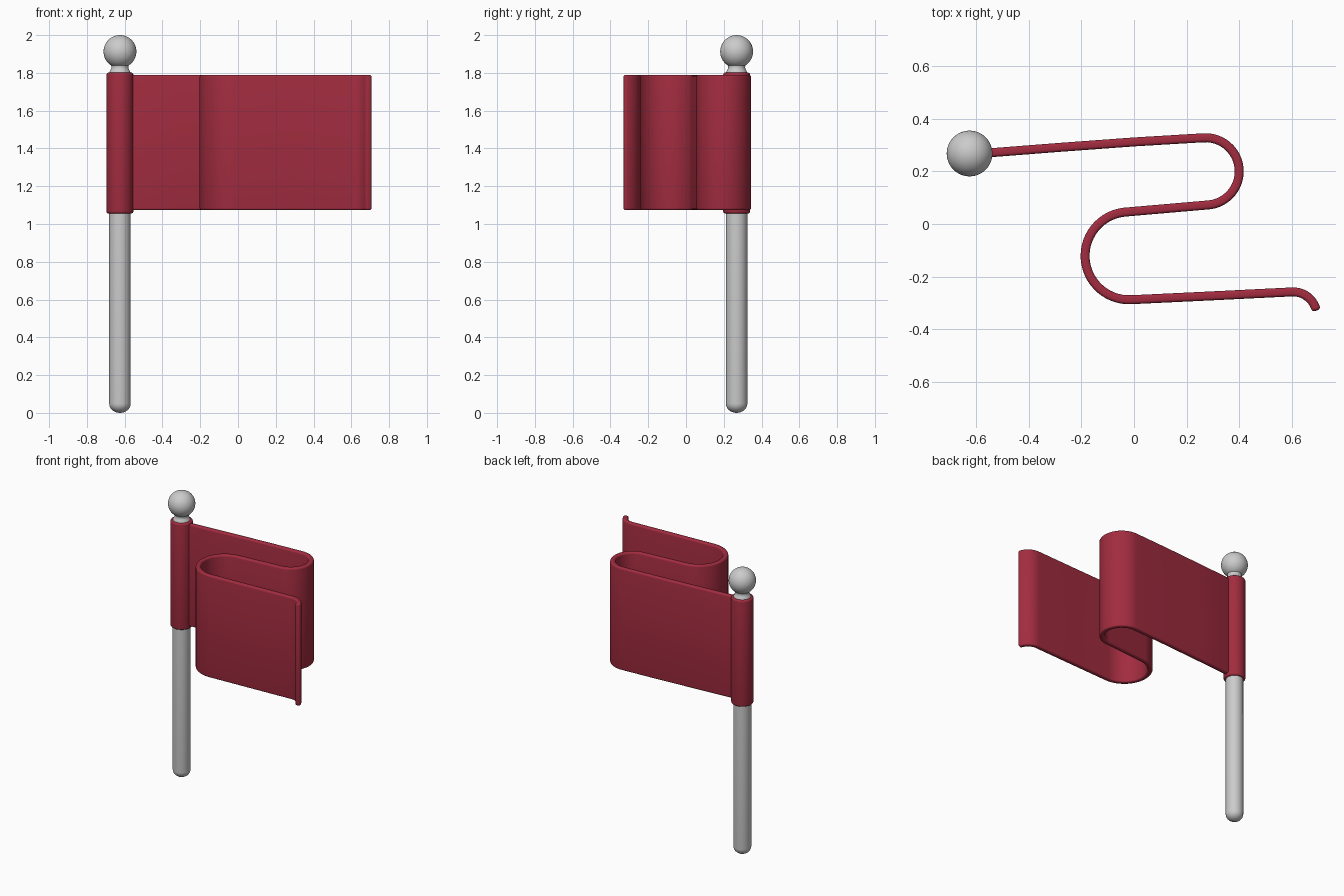
import bpy, bmesh, math
from mathutils import Vector

if "Cube" in bpy.data.objects:
    bpy.data.objects.remove(bpy.data.objects["Cube"])

PX, PY = -0.625, 0.268
red = bpy.data.materials.new("flag_red")
red.diffuse_color = (0.36, 0.025, 0.05, 1)
red.use_nodes = True
red.node_tree.nodes["Principled BSDF"].inputs["Base Color"].default_value = red.diffuse_color


def finish(name, bm, mat=None):
    bmesh.ops.recalc_face_normals(bm, faces=bm.faces)
    mesh = bpy.data.meshes.new(name)
    bm.to_mesh(mesh)
    bm.free()
    ob = bpy.data.objects.new(name, mesh)
    bpy.context.collection.objects.link(ob)
    if mat:
        mesh.materials.append(mat)
    return ob


def smooth(ob, angle=40):
    bpy.ops.object.select_all(action='DESELECT')
    ob.select_set(True)
    bpy.context.view_layer.objects.active = ob
    bpy.ops.object.shade_smooth_by_angle(angle=math.radians(angle))


def arc(cx, cy, r, a0, a1, n):
    return [(cx + r * math.cos(math.radians(a0 + (a1 - a0) * i / n)),
             cy + r * math.sin(math.radians(a0 + (a1 - a0) * i / n))) for i in range(n + 1)]


def lathe(name, profile, closed=False, mat=None, sides=48):
    bm = bmesh.new()
    vs = [bm.verts.new((r, 0, z)) for r, z in profile]
    pairs = list(zip(vs, vs[1:])) + ([(vs[-1], vs[0])] if closed else [])
    es = [bm.edges.new(p) for p in pairs]
    bmesh.ops.spin(bm, geom=vs + es, cent=(0, 0, 0), axis=(0, 0, 1),
                   angle=math.tau, steps=sides, use_duplicate=False)
    bmesh.ops.remove_doubles(bm, verts=bm.verts, dist=1e-5)
    ob = finish(name, bm, mat)
    ob.location = (PX, PY, 0)
    smooth(ob)
    return ob


# Pole with rounded foot and narrowed neck
R = 0.057
foot = [(max(0, r), z) for r, z in arc(0, 0.05, 1, -90, 0, 8)]
foot = [(r * R, 0.05 + (z - 0.05) * 0.05) for r, z in foot]
lathe("pole", foot + [(R, 1.795), (0.056, 1.803), (0.051, 1.813), (0.046, 1.822),
                      (0.045, 1.832), (0.048, 1.845), (0, 1.86)])

# Ball finial
bm = bmesh.new()
bmesh.ops.create_uvsphere(bm, u_segments=48, v_segments=24, radius=0.087)
ball = finish("finial_ball", bm)
ball.location = (PX, PY, 1.913)
smooth(ball)

# Cloth sleeve wrapped around the pole
S, b = 0.071, 0.012
lathe("flag_sleeve", [(0.05, 1.055)] + arc(S - b, 1.055 + b, b, -90, 0, 4)
      + arc(S - b, 1.802 - b, b, 0, 90, 4) + [(0.05, 1.802)], True, red)

# Folded flag: centre line seen from above, extruded upward
path = [(-0.595, 0.267), (-0.3, 0.29), (0.0, 0.312)]
path += arc(0.272, 0.2, 0.128, 94, -83, 24)
path += arc(-0.019, -0.121, 0.167, 97, 273, 28)
path += [(0.3, -0.273)]
path += arc(0.605, -0.348, 0.09, 93, 12, 10)

bm = bmesh.new()
low = [bm.verts.new((x, y, 1.073)) for x, y in path]
high = [bm.verts.new((x, y, 1.79)) for x, y in path]
for i in range(len(path) - 1):
    bm.faces.new((low[i], low[i + 1], high[i + 1], high[i]))
flag = finish("flag", bm, red)
sol = flag.modifiers.new("thickness", 'SOLIDIFY')
sol.thickness = 0.034
sol.offset = 0
sol.use_even_offset = True
bev = flag.modifiers.new("soft_edges", 'BEVEL')
bev.width = 0.013
bev.segments = 4
bev.limit_method = 'ANGLE'
bev.angle_limit = math.radians(50)
smooth(flag)
